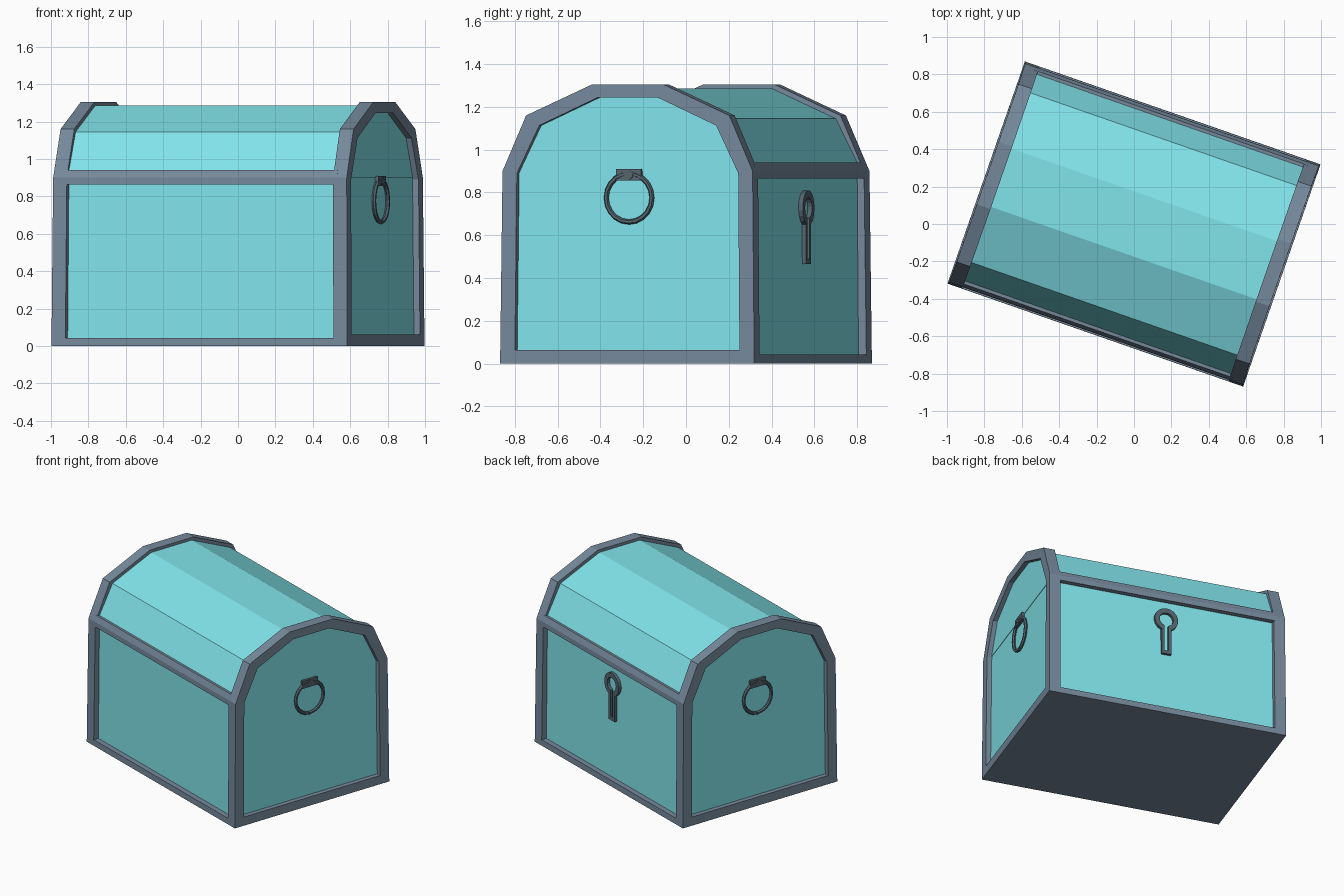
import bpy, bmesh
from math import radians, sin, cos, asin, pi
from mathutils import Matrix, Vector

if "Cube" in bpy.data.objects:
    bpy.data.objects.remove(bpy.data.objects["Cube"])

TURN = Matrix.Rotation(radians(-19.2), 4, 'Z')   # the chest stands turned
L, BAR = 0.837, 0.078                            # half length, frame bar depth


def mat(name, rgb):
    m = bpy.data.materials.new(name)
    m.diffuse_color = (*rgb, 1)
    m.use_nodes = True
    m.node_tree.nodes["Principled BSDF"].inputs["Base Color"].default_value = m.diffuse_color
    return m


TEAL = mat("teal_panel", (0.22, 0.78, 0.83))
NAVY = mat("navy_frame", (0.18, 0.25, 0.33))
DARK = mat("dark_metal", (0.09, 0.13, 0.16))


def finish(name, bm, material):
    bmesh.ops.recalc_face_normals(bm, faces=bm.faces)
    for v in bm.verts:                           # slight taper towards the top
        v.co.x *= 1 - 0.008 * v.co.z
    me = bpy.data.meshes.new(name)
    bm.to_mesh(me)
    bm.free()
    me.materials.append(material)
    ob = bpy.data.objects.new(name, me)
    ob.matrix_world = TURN
    bpy.context.collection.objects.link(ob)
    return ob


def prism(name, pts, place, a, b, material, hole=None):
    """Extrude a closed outline from a to b, optionally with a matching hole."""
    bm = bmesh.new()
    loops = [[bm.verts.new(place(p, d)) for p in o]
             for o in ([pts, hole] if hole else [pts]) for d in (a, b)]
    n = len(pts)

    def bridge(u, v):
        for i in range(n):
            j = (i + 1) % n
            bm.faces.new((u[i], u[j], v[j], v[i]))
    bridge(loops[0], loops[1])
    if hole:
        bridge(loops[2], loops[3])
        bridge(loops[0], loops[2])
        bridge(loops[1], loops[3])
    else:
        bm.faces.new(loops[0])
        bm.faces.new(loops[1])
    return finish(name, bm, material)


def along_x(p, d):
    return Vector((d, p[0], p[1]))


def along_y(p, d):
    return Vector((p[0], d, p[1]))


def mirrored(half):
    return half + [(-y, z) for y, z in reversed(half)]


# Teal body and faceted barrel lid
prism("body", mirrored([(0.59, 0.03), (0.585, 0.9)]), along_x, -0.803, 0.803, TEAL)
prism("lid", mirrored([(0.585, 0.9), (0.595, 0.92), (0.48, 1.145), (0.165, 1.285)]),
      along_x, -0.806, 0.806, TEAL)

# Arched end frames
outer = mirrored([(0.629, 0), (0.619, 0.9), (0.503, 1.16), (0.177, 1.305)])
inner = mirrored([(0.556, 0.063), (0.548, 0.89), (0.438, 1.113), (0.146, 1.245)])
for side, s in (("right", 1), ("left", -1)):
    prism(side + "_end_frame", outer, along_x, s * (L - BAR), s * L, NAVY, inner)

# Base slab and long rails under the lid
prism("base", mirrored([(0.629, 0), (0.628, 0.043)]), along_x, -0.78, 0.78, NAVY)
rail = [(0.56, 0.865), (0.62, 0.865), (0.619, 0.9), (0.602, 0.94), (0.56, 0.94)]
for side, s in (("back", 1), ("front", -1)):
    prism(side + "_rail", [(s * y, z) for y, z in rail], along_x, -0.78, 0.78, NAVY)

# Ring handles with their mounts and pins
for side, s in (("right", 1), ("left", -1)):
    prism(side + "_handle_mount", mirrored([(0.062, 0.855), (0.062, 0.91)]),
          along_x, s * 0.78, s * 0.823, DARK)
    circle = [(0.022 * cos(i * pi / 6), 0.882 + 0.022 * sin(i * pi / 6)) for i in range(12)]
    prism(side + "_handle_pin", circle, along_x, s * 0.81, s * 0.827, DARK)
    bpy.ops.mesh.primitive_torus_add(major_segments=20, minor_segments=6,
                                     major_radius=0.113, minor_radius=0.012)
    ring = bpy.context.object
    ring.name = side + "_handle_ring"
    ring.data.materials.append(DARK)
    ring.matrix_world = (TURN @ Matrix.Translation((s * 0.809, 0, 0.775))
                         @ Matrix.Rotation(pi / 2, 4, 'Y'))


# Keyhole surround on the back
def keyhole(r, half, bottom, n=16):
    start = -pi / 2 + asin(half / r)
    sweep = 2 * pi - 2 * asin(half / r)
    arc = [(r * cos(start + sweep * i / n), 0.727 + r * sin(start + sweep * i / n))
           for i in range(n + 1)]
    return arc + [(-half, bottom), (half, bottom)]


prism("keyhole_surround", keyhole(0.083, 0.034, 0.465), along_y, 0.575, 0.607, DARK,
      keyhole(0.049, 0.014, 0.49))
